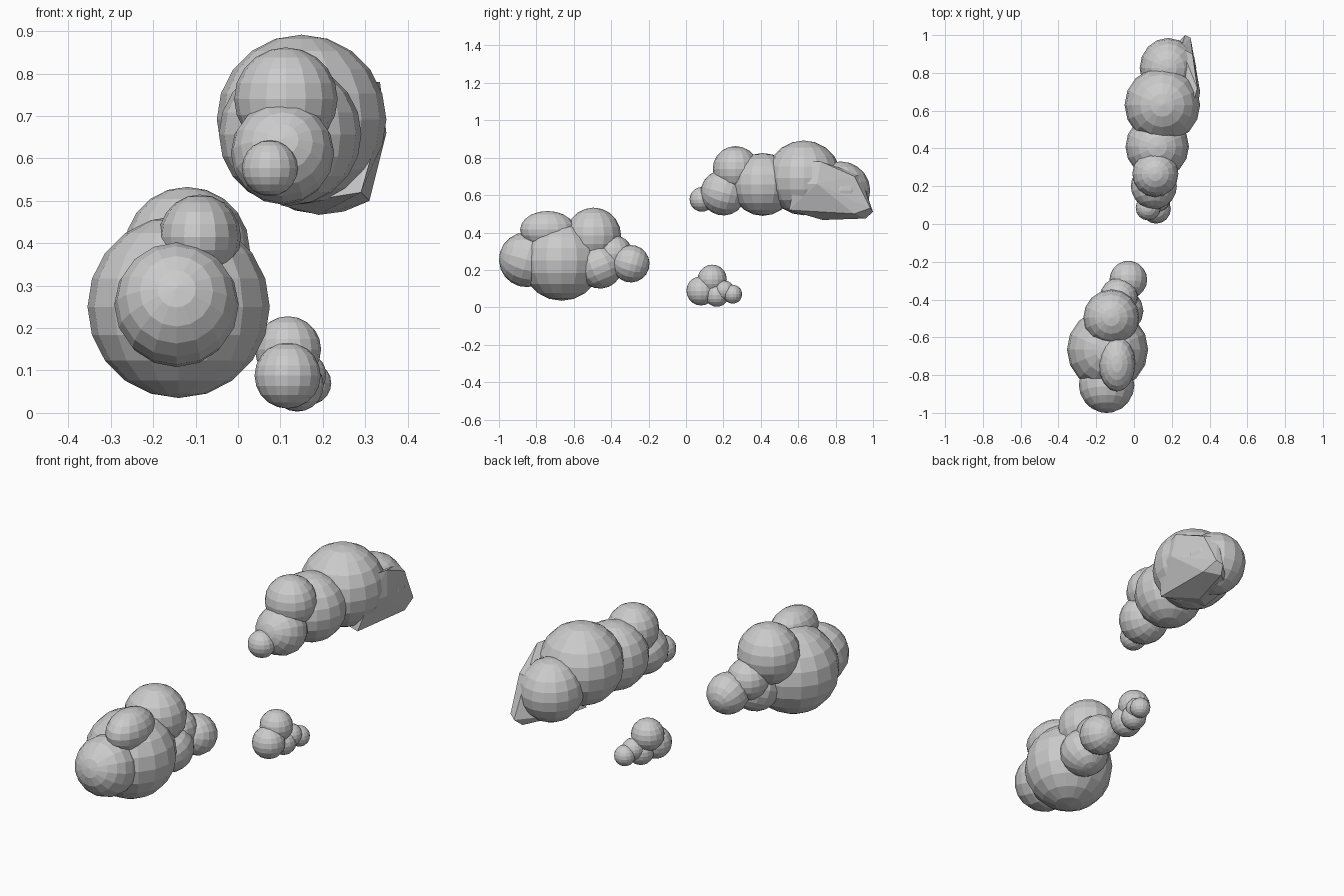
import bpy, bmesh
from mathutils import Vector, Matrix


def build_cloud(name, puffs, hull_points=()):
    """One cloud: overlapping faceted balls, each (x, y, z, radius or radii, tilt about x)."""
    bm = bmesh.new()
    for x, y, z, r, tilt in puffs:
        radii = r if isinstance(r, tuple) else (r, r, r)
        m = (Matrix.Translation((x, y, z)) @ Matrix.Diagonal((*radii, 1))
             @ Matrix.Rotation(tilt, 4, 'X'))
        bmesh.ops.create_uvsphere(bm, u_segments=16, v_segments=10, radius=1.0, matrix=m)
    # Angular wisp that joins puffs at the tail
    if hull_points:
        verts = [bm.verts.new(Vector(p)) for p in hull_points]
        res = bmesh.ops.convex_hull(bm, input=verts)
        loose = [v for v in verts if v.is_valid and not v.link_faces]
        bmesh.ops.delete(bm, geom=loose, context='VERTS')
    bmesh.ops.recalc_face_normals(bm, faces=bm.faces)
    mesh = bpy.data.meshes.new(name)
    bm.to_mesh(mesh)
    bm.free()
    obj = bpy.data.objects.new(name, mesh)
    bpy.context.collection.objects.link(obj)
    return obj


# Large cloud at the front
build_cloud("front_cloud", [
    (-0.14, -0.665, 0.25, 0.215, 0),
    (-0.145, -0.853, 0.255, 0.147, 1.3),
    (-0.09, -0.74, 0.415, (0.097, 0.147, 0.1), 0),
    (-0.12, -0.495, 0.385, 0.148, 0),
    (-0.07, -0.46, 0.22, 0.12, 0.4),
    (-0.08, -0.385, 0.285, 0.1, 0),
    (-0.03, -0.295, 0.233, 0.1, 1.3),
])

# Long high cloud at the back, with an angular tail
build_cloud("back_cloud", [
    (0.075, 0.085, 0.577, 0.066, 0),
    (0.105, 0.2, 0.613, 0.122, 1.3),
    (0.113, 0.265, 0.74, 0.122, 0),
    (0.123, 0.41, 0.657, 0.168, 0),
    (0.15, 0.63, 0.692, 0.2, 0),
    (0.18, 0.825, 0.625, (0.15, 0.16, 0.155), 0),
], [
    (0.27, 1.0, 0.51), (0.3, 0.985, 0.53), (0.25, 0.96, 0.475), (0.19, 0.73, 0.467),
    (0.31, 0.9, 0.5), (0.35, 0.7, 0.66), (0.335, 0.72, 0.78), (0.31, 0.9, 0.7),
    (0.29, 0.55, 0.52), (0.33, 0.58, 0.66), (0.10, 0.66, 0.49), (0.09, 0.82, 0.52),
    (0.25, 0.93, 0.71), (0.31, 0.62, 0.78),
])

# Small low cloud
build_cloud("small_cloud", [
    (0.117, 0.08, 0.088, 0.078, 0),
    (0.118, 0.14, 0.15, 0.078, 0),
    (0.14, 0.165, 0.065, 0.062, 0),
    (0.155, 0.205, 0.09, 0.053, 0),
    (0.17, 0.25, 0.07, 0.05, 0),
])
